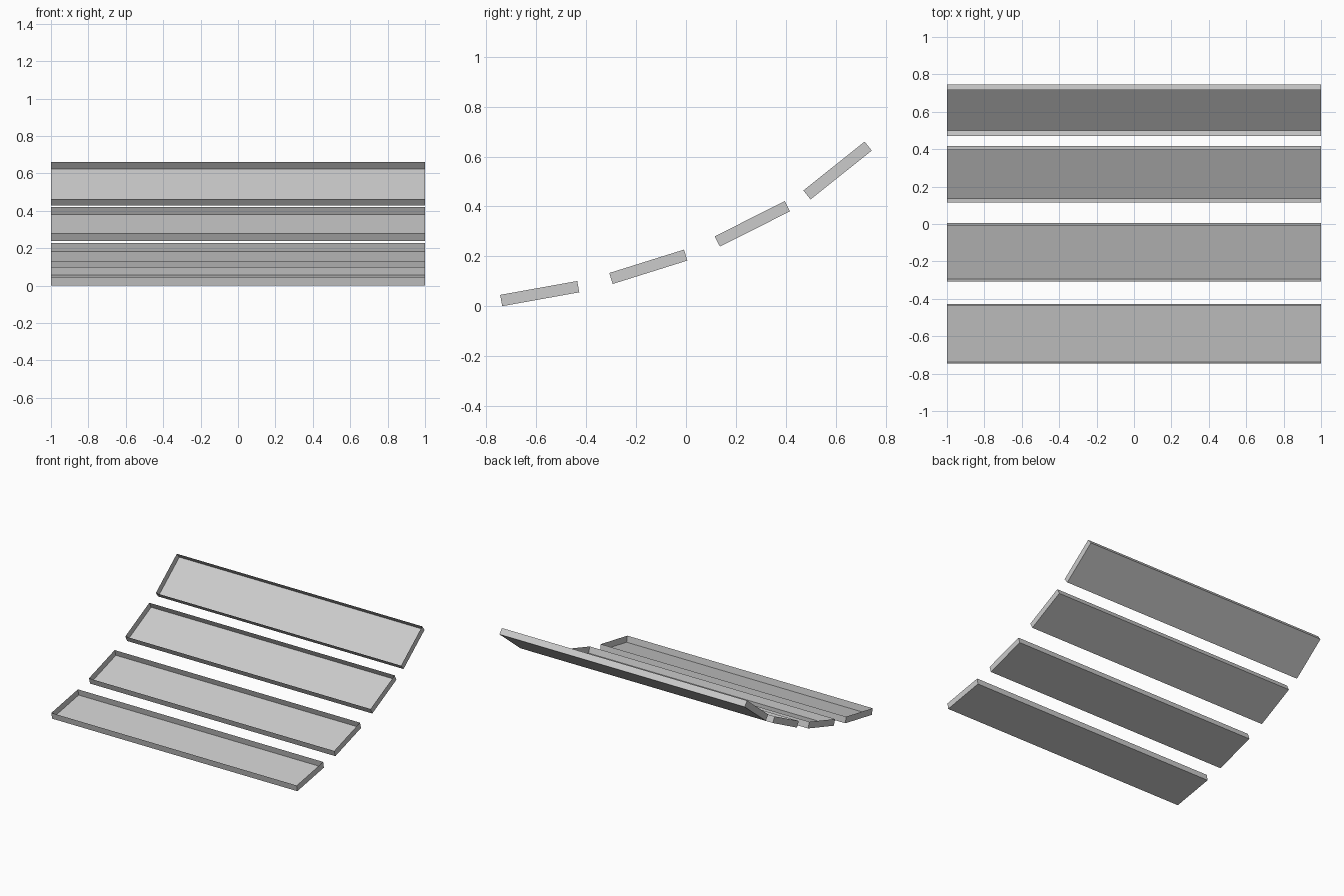
import bpy, bmesh
from math import radians
from mathutils import Matrix

if "Cube" in bpy.data.objects:
    bpy.data.objects.remove(bpy.data.objects["Cube"])

LENGTH, DEPTH, THICK = 2.0, 0.314, 0.046


def slat(name, y, z, tilt):
    """Open-topped shallow slat; (y, z) is its lower front edge."""
    bm = bmesh.new()
    bmesh.ops.create_cube(bm, size=1)
    # put the lower front edge on the x axis
    bmesh.ops.translate(bm, verts=bm.verts, vec=(0, 0.5, 0.5))
    bmesh.ops.scale(bm, verts=bm.verts, vec=(LENGTH, DEPTH, THICK))
    # the upper side is open
    top = [f for f in bm.faces if f.normal.z > 0.9 or f.calc_center_median().z > THICK * 0.99]
    bmesh.ops.delete(bm, geom=top, context='FACES_ONLY')
    bm.transform(Matrix.Translation((0, y, z)) @ Matrix.Rotation(radians(tilt), 4, 'X'))
    mesh = bpy.data.meshes.new(name)
    bm.to_mesh(mesh)
    bm.free()
    obj = bpy.data.objects.new(name, mesh)
    bpy.context.collection.objects.link(obj)


# Four slats rising and steepening towards the back
for i, (y, z, tilt) in enumerate([
        (-0.737, 0.0, 10.2),
        (-0.294, 0.089, 17.4),
        (0.136, 0.239, 26.7),
        (0.4995, 0.428, 38.6)]):
    slat(f"slat_{i + 1}", y, z, tilt)
